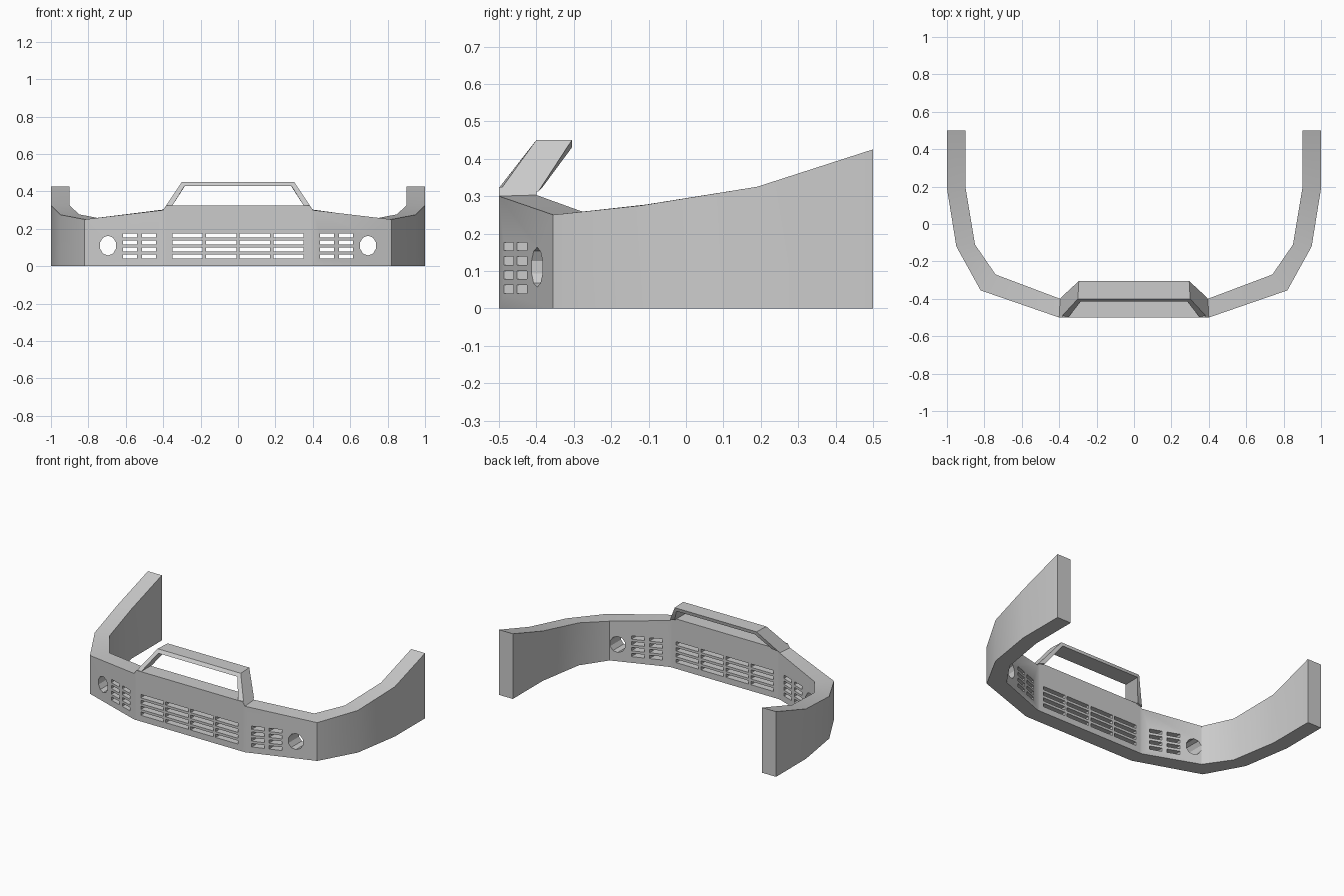
import bpy, bmesh, math
from mathutils import Matrix

if "Cube" in bpy.data.objects:
    bpy.data.objects.remove(bpy.data.objects["Cube"])


def add_object(name, bm):
    bmesh.ops.recalc_face_normals(bm, faces=bm.faces[:])
    mesh = bpy.data.meshes.new(name)
    bm.to_mesh(mesh)
    bm.free()
    ob = bpy.data.objects.new(name, mesh)
    bpy.context.collection.objects.link(ob)
    return ob


def loft(name, sections):
    """Join a run of four-cornered cross-sections and cap the ends."""
    bm = bmesh.new()
    rings = [[bm.verts.new(p) for p in s] for s in sections]
    for a, b in zip(rings, rings[1:]):
        for i in range(4):
            j = (i + 1) % 4
            bm.faces.new((a[i], a[j], b[j], b[i]))
    bm.faces.new(rings[0])
    bm.faces.new(rings[-1])
    return add_object(name, bm)


def mirrored(sections):
    return [[(-x, y, z) for x, y, z in s] for s in sections] + sections[::-1]


def smooth(ob):
    bpy.ops.object.select_all(action='DESELECT')
    ob.select_set(True)
    bpy.context.view_layer.objects.active = ob
    bpy.ops.object.shade_smooth_by_angle(angle=math.radians(30))


# Wrap-around bumper: outer x, y, inner x, y, outer top z, inner top z
half = [
    (1.00, 0.50, 0.90, 0.50, 0.425, 0.425),
    (1.00, 0.19, 0.90, 0.19, 0.325, 0.325),
    (0.95, -0.12, 0.85, -0.11, 0.275, 0.277),
    (0.82, -0.355, 0.74, -0.27, 0.25, 0.256),
    (0.40, -0.50, 0.395, -0.40, 0.30, 0.303),
    (0.383, -0.50, 0.38, -0.40, 0.325, 0.325),
]
sections = [[(ox, oy, 0), (ox, oy, oz), (ix, iy, iz), (ix, iy, 0)]
            for ox, oy, ix, iy, oz, iz in half]
bumper = loft("bumper", mirrored(sections))

# Leaning hoop above the centre: outer edge front/back, inner edge back/front
leg = [(0.392, -0.50, 0.312), (0.392, -0.395, 0.312),
       (0.352, -0.385, 0.322), (0.352, -0.50, 0.322)]
corner = [(0.30, -0.40, 0.45), (0.295, -0.305, 0.45),
          (0.283, -0.305, 0.43), (0.285, -0.415, 0.43)]
hoop = loft("top_hoop", mirrored([leg, corner]))

# Cutters for the vent slots and fog lamp holes
bm = bmesh.new()
for side in (-1, 1):
    for cx, w in ((0.09, 0.163), (0.27, 0.163), (0.476, 0.073), (0.578, 0.076)):
        for row in range(4):
            m = (Matrix.Translation((side * cx, -0.43, 0.051 + row * 0.038))
                 @ Matrix.Diagonal((w, 0.4, 0.022, 1)))
            bmesh.ops.create_cube(bm, size=1, matrix=m)
    m = (Matrix.Translation((side * 0.695, -0.36, 0.11))
         @ Matrix.Diagonal((0.85, 1, 1, 1)) @ Matrix.Rotation(math.pi / 2, 4, 'X'))
    bmesh.ops.create_cone(bm, cap_ends=True, segments=10, radius1=0.053,
                          radius2=0.053, depth=0.4, matrix=m)
cutter = add_object("opening_cutter", bm)
cutter.hide_render = True

# Cut the openings
mod = bumper.modifiers.new("openings", 'BOOLEAN')
mod.operation = 'DIFFERENCE'
mod.solver = 'EXACT'
mod.object = cutter
bpy.context.view_layer.objects.active = bumper
bpy.ops.object.modifier_apply(modifier=mod.name)
bpy.data.objects.remove(cutter)

smooth(bumper)
smooth(hoop)
